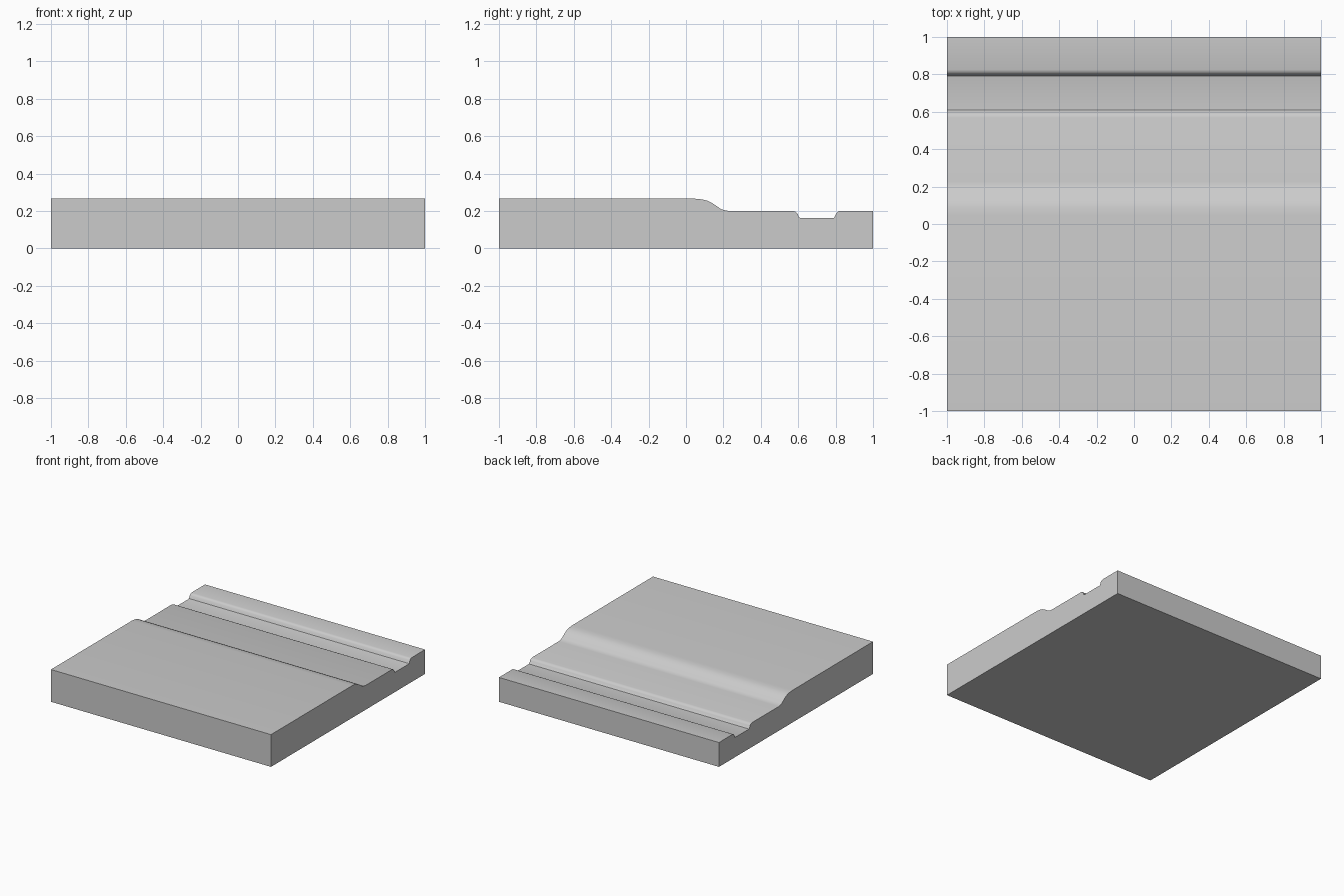
import bpy
import bmesh

if "Cube" in bpy.data.objects:
    bpy.data.objects.remove(bpy.data.objects["Cube"])

# Slab cross-section (y, z), stepping down from the high deck into a shallow channel
profile = [
    (-1.0, 0.0), (1.0, 0.0), (1.0, 0.2),
    # far lip of the channel
    (0.825, 0.2), (0.812, 0.196), (0.803, 0.187), (0.797, 0.172), (0.792, 0.164),
    (0.785, 0.162),
    # near lip of the channel
    (0.61, 0.162), (0.603, 0.168), (0.597, 0.184), (0.587, 0.195), (0.57, 0.2),
    # soft ramp up to the high deck
    (0.225, 0.2), (0.205, 0.204), (0.185, 0.211), (0.14, 0.242), (0.115, 0.254),
    (0.09, 0.261), (0.05, 0.265),
    (-1.0, 0.265),
]

# Slab: profile extruded across the full width
bm = bmesh.new()
end = bm.faces.new([bm.verts.new((-1.0, y, z)) for y, z in profile])
extruded = bmesh.ops.extrude_face_region(bm, geom=[end], use_keep_orig=True)
moved = [g for g in extruded["geom"] if isinstance(g, bmesh.types.BMVert)]
bmesh.ops.translate(bm, verts=moved, vec=(2.0, 0.0, 0.0))
bmesh.ops.recalc_face_normals(bm, faces=bm.faces)

mesh = bpy.data.meshes.new("channel_slab")
bm.to_mesh(mesh)
bm.free()
slab = bpy.data.objects.new("channel_slab", mesh)
bpy.context.collection.objects.link(slab)

# Smooth the lips and ramp, keep the outer edges sharp
bpy.context.view_layer.objects.active = slab
slab.select_set(True)
bpy.ops.object.shade_smooth_by_angle(angle=0.6)
